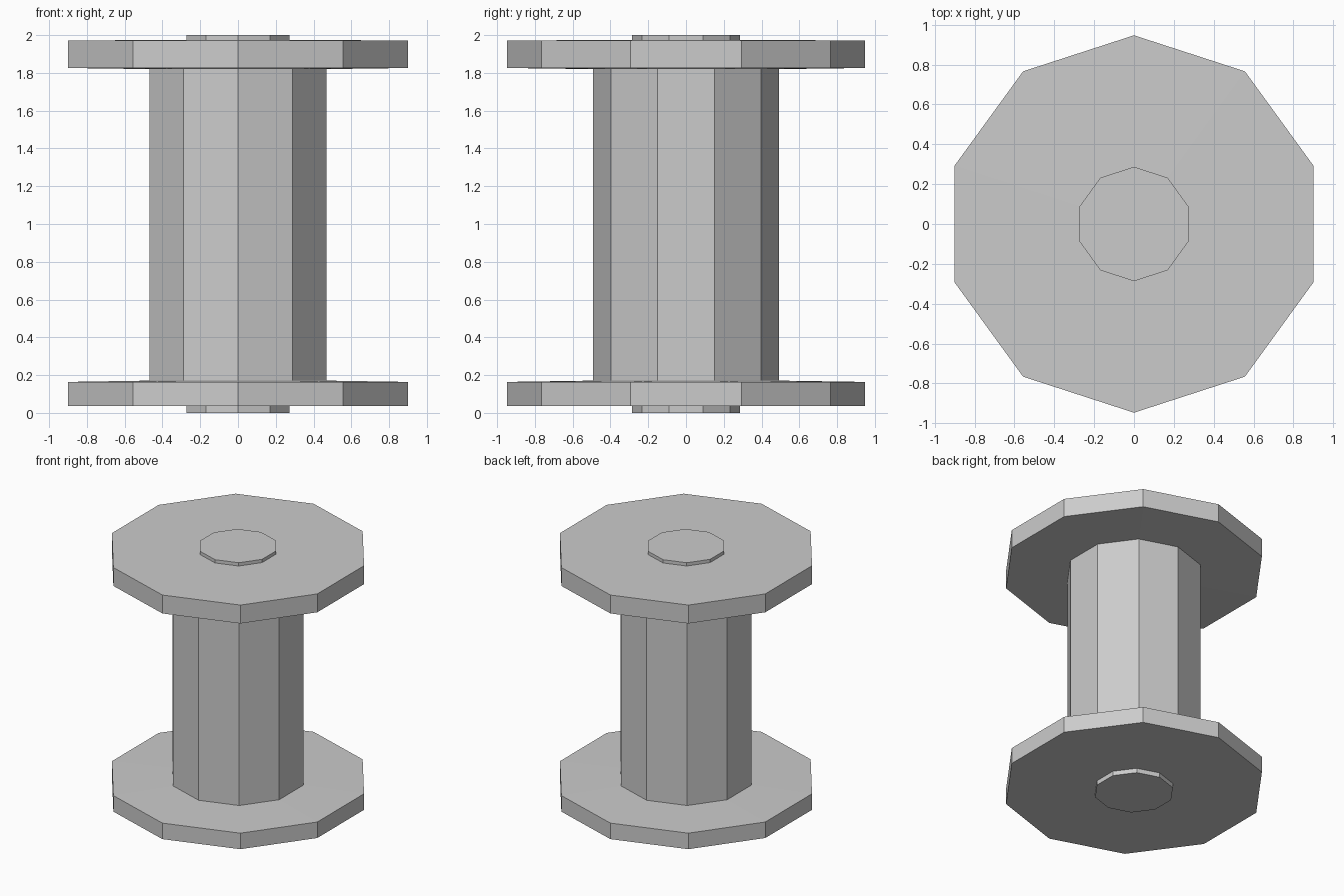
import bpy, bmesh
from math import pi, sin, cos

if "Cube" in bpy.data.objects:
    bpy.data.objects.remove(bpy.data.objects["Cube"])

SIDES = 10

# Half outline of the reel as (radius, height), bottom to top
profile = [
    (0.287, 0.0), (0.287, 0.036),      # lower axle stub
    (0.947, 0.037), (0.947, 0.164),    # lower flange
    (0.492, 0.171), (0.492, 1.82),     # core
    (0.947, 1.826), (0.947, 1.972),    # upper flange
    (0.287, 1.974), (0.287, 2.0),      # upper axle stub
]

# Turn the outline into a ten-sided solid with a corner on the y axis
bm = bmesh.new()
rings = []
for r, z in profile:
    rings.append([bm.verts.new((r * cos(pi / 2 + 2 * pi * i / SIDES),
                                r * sin(pi / 2 + 2 * pi * i / SIDES), z))
                  for i in range(SIDES)])
for a, b in zip(rings, rings[1:]):
    for i in range(SIDES):
        j = (i + 1) % SIDES
        bm.faces.new((a[i], a[j], b[j], b[i]))

# End caps
bm.faces.new(rings[0][::-1])
bm.faces.new(rings[-1])
bmesh.ops.recalc_face_normals(bm, faces=bm.faces)

mesh = bpy.data.meshes.new("reel")
bm.to_mesh(mesh)
bm.free()
bpy.context.collection.objects.link(bpy.data.objects.new("reel", mesh))
